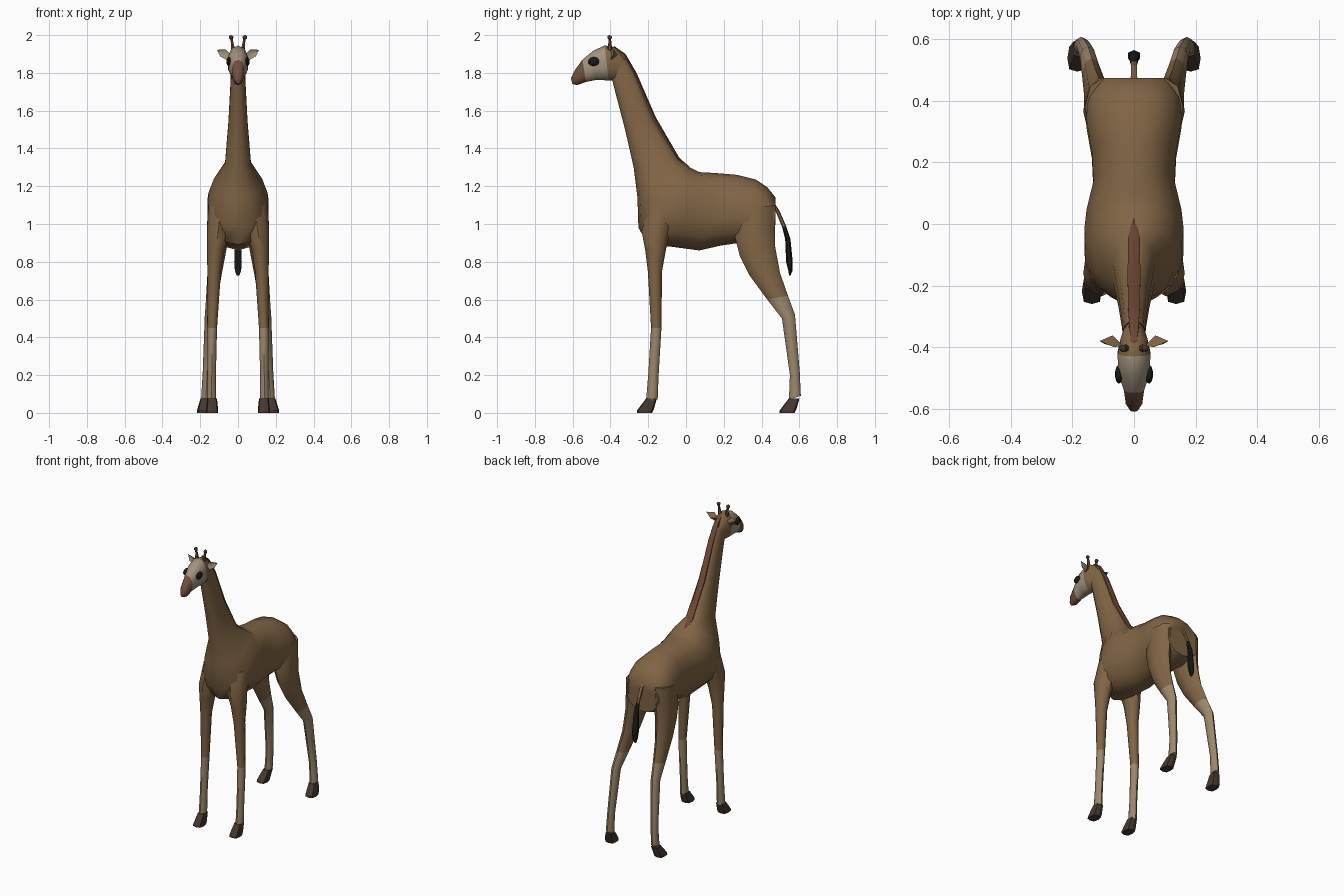
import bpy, bmesh, math
from mathutils import Vector


def mat(name, r, g, b):
    m = bpy.data.materials.new(name)
    m.diffuse_color = (r, g, b, 1)
    return m


COAT = mat("coat", 0.22, 0.13, 0.06)
MANE = mat("mane", 0.16, 0.065, 0.035)
PALE = mat("pale", 0.33, 0.24, 0.15)
FACE = mat("face", 0.36, 0.29, 0.21)
NOSE = mat("nose", 0.17, 0.08, 0.05)
HOOF = mat("hoof", 0.06, 0.04, 0.03)
BLACK = mat("black", 0.012, 0.01, 0.009)


def power(v, p):
    return math.copysign(abs(v) ** p, v)


def finish(name, bm, mats, mirror=False, angle=50):
    bmesh.ops.recalc_face_normals(bm, faces=bm.faces)
    me = bpy.data.meshes.new(name)
    bm.to_mesh(me)
    bm.free()
    for m in mats:
        me.materials.append(m)
    ob = bpy.data.objects.new(name, me)
    bpy.context.collection.objects.link(ob)
    if mirror:
        ob.modifiers.new("mirror", 'MIRROR')
    bpy.ops.object.select_all(action='DESELECT')
    ob.select_set(True)
    bpy.context.view_layer.objects.active = ob
    bpy.ops.object.shade_smooth_by_angle(angle=math.radians(angle))
    return ob


def loft(name, rings, mats, n=12, p=1.0, mirror=False, pick=None, angle=50):
    """Each ring: (y1, z1, y2, z2, centre x, half-width)."""
    bm = bmesh.new()
    loops = []
    for y1, z1, y2, z2, xc, w in rings:
        loop = []
        for i in range(n):
            a = 2 * math.pi * i / n
            t = 0.5 - 0.5 * power(math.cos(a), p)
            x = xc + w * power(math.sin(a), p)
            loop.append(bm.verts.new((x, y1 + (y2 - y1) * t, z1 + (z2 - z1) * t)))
        loops.append(loop)
    for k, (a, b) in enumerate(zip(loops, loops[1:])):
        for i in range(n):
            j = (i + 1) % n
            f = bm.faces.new((a[i], a[j], b[j], b[i]))
            f.material_index = pick(k) if pick else 0
    for loop, k in ((loops[0], 0), (loops[-1], len(rings) - 2)):
        bm.faces.new(loop).material_index = pick(k) if pick else 0
    return finish(name, bm, mats, mirror, angle)


# neck and torso in one skin, from throat to rump
torso = [
    (-0.315, 1.88, -0.395, 1.78, 0, 0.037), (-0.27, 1.80, -0.375, 1.70, 0, 0.040),
    (-0.17, 1.56, -0.325, 1.51, 0, 0.052), (-0.04, 1.345, -0.277, 1.30, 0, 0.070),
    (0.02, 1.30, -0.257, 1.14, 0, 0.130), (0.07, 1.275, -0.252, 0.98, 0, 0.160),
    (0.09, 1.273, -0.20, 0.89, 0, 0.165), (0.12, 1.272, -0.08, 0.88, 0, 0.158),
    (0.18, 1.268, 0.07, 0.86, 0, 0.135), (0.27, 1.26, 0.18, 0.885, 0, 0.140),
    (0.37, 1.235, 0.28, 0.90, 0, 0.158), (0.43, 1.195, 0.38, 0.88, 0, 0.155),
    (0.475, 1.14, 0.47, 0.91, 0, 0.120)]
loft("neck_and_torso", torso, [COAT], n=14, p=0.9)

# mane ridge along the back of the neck
mane = [(-0.385, 1.945, -0.37, 1.92, 0, 0.012), (-0.32, 1.90, -0.345, 1.88, 0, 0.018),
        (-0.262, 1.80, -0.29, 1.79, 0, 0.022), (-0.16, 1.565, -0.19, 1.55, 0, 0.024),
        (-0.035, 1.35, -0.06, 1.33, 0, 0.022), (0.02, 1.302, 0.01, 1.28, 0, 0.006)]
loft("mane", mane, [MANE], n=6)

# head with a reddish muzzle
head = [
    (-0.609, 1.772, -0.602, 1.742, 0, 0.012), (-0.588, 1.815, -0.577, 1.735, 0, 0.028),
    (-0.548, 1.87, -0.53, 1.752, 0, 0.034), (-0.49, 1.918, -0.475, 1.763, 0, 0.053),
    (-0.43, 1.945, -0.41, 1.760, 0, 0.056), (-0.37, 1.935, -0.38, 1.760, 0, 0.046),
    (-0.32, 1.875, -0.36, 1.76, 0, 0.032)]
loft("head", head, [NOSE, FACE, COAT], n=10, p=0.9,
     pick=lambda k: 0 if k < 2 else 1 if k < 4 else 2)

# front legs
front = [
    (-0.20, 1.10, -0.02, 1.10, 0.090, 0.068), (-0.235, 0.96, -0.09, 0.94, 0.105, 0.060),
    (-0.217, 0.87, -0.105, 0.87, 0.118, 0.047), (-0.202, 0.75, -0.127, 0.75, 0.126, 0.036),
    (-0.185, 0.45, -0.130, 0.45, 0.137, 0.026), (-0.20, 0.20, -0.145, 0.20, 0.139, 0.022),
    (-0.212, 0.06, -0.150, 0.07, 0.139, 0.024)]
loft("front_leg", front, [COAT, PALE], n=8, mirror=True, pick=lambda k: int(k > 3))

# hind legs with raised thigh and backward hock
hind = [
    (0.28, 1.08, 0.476, 1.10, 0.100, 0.060), (0.26, 0.93, 0.472, 0.98, 0.105, 0.060),
    (0.285, 0.83, 0.472, 0.88, 0.113, 0.050), (0.335, 0.73, 0.498, 0.74, 0.124, 0.038),
    (0.43, 0.60, 0.54, 0.62, 0.138, 0.031), (0.508, 0.50, 0.577, 0.52, 0.149, 0.027),
    (0.55, 0.20, 0.602, 0.22, 0.164, 0.023), (0.545, 0.07, 0.608, 0.09, 0.171, 0.024)]
loft("hind_leg", hind, [COAT, PALE], n=8, mirror=True, pick=lambda k: int(k > 3))

# hooves, square-toed wedges
for name, y, x, in (("front_hoof", -0.26, 0.137), ("hind_hoof", 0.495, 0.184)):
    xt = x if y < 0 else 0.173
    loft(name, [(y + 0.048, 0.075, y + 0.105, 0.075, xt, 0.026),
                (y, 0.012, y + 0.09, 0.02, x, 0.032),
                (y, 0.0, y + 0.08, 0.0, x, 0.032)],
         [HOOF], n=8, p=0.6, mirror=True, angle=25)

# tail with dark tuft
tail = [(0.455, 1.13, 0.465, 1.09, 0, 0.014), (0.495, 1.07, 0.478, 1.06, 0, 0.011),
        (0.53, 0.99, 0.51, 0.98, 0, 0.011), (0.553, 0.92, 0.525, 0.92, 0, 0.017),
        (0.565, 0.80, 0.53, 0.80, 0, 0.023), (0.563, 0.75, 0.54, 0.76, 0, 0.019),
        (0.553, 0.727, 0.546, 0.727, 0, 0.008)]
loft("tail", tail, [COAT, BLACK], n=6, pick=lambda k: int(k > 1))


def ball(name, loc, scale, m, seg=10):
    bm = bmesh.new()
    bmesh.ops.create_uvsphere(bm, u_segments=seg, v_segments=6, radius=1)
    for v in bm.verts:
        v.co = Vector([c * s + o for c, s, o in zip(v.co, scale, loc)])
    return finish(name, bm, [m], mirror=True)


# eyes
ball("eye", (0.049, -0.488, 1.86), (0.013, 0.031, 0.024), BLACK)

# horns with round tips
loft("horn", [(-0.418, 1.92, -0.390, 1.92, 0.026, 0.013),
              (-0.411, 1.96, -0.395, 1.96, 0.031, 0.008),
              (-0.411, 1.985, -0.397, 1.985, 0.035, 0.007)], [MANE], n=6, mirror=True)
ball("horn_tip", (0.036, -0.404, 1.988), (0.012, 0.012, 0.012), HOOF, seg=8)

# ears: cupped leaf shapes pointing sideways
bm = bmesh.new()
rim = [bm.verts.new(c) for c in (
    (0.036, -0.395, 1.895), (0.065, -0.400, 1.925), (0.112, -0.380, 1.922),
    (0.095, -0.390, 1.888), (0.060, -0.398, 1.868))]
back, cup = bm.verts.new((0.070, -0.362, 1.897)), bm.verts.new((0.070, -0.384, 1.899))
for i in range(5):
    a, b = rim[i], rim[(i + 1) % 5]
    bm.faces.new((a, b, back))
    bm.faces.new((b, a, cup)).material_index = 1
finish("ear", bm, [COAT, FACE], mirror=True)
